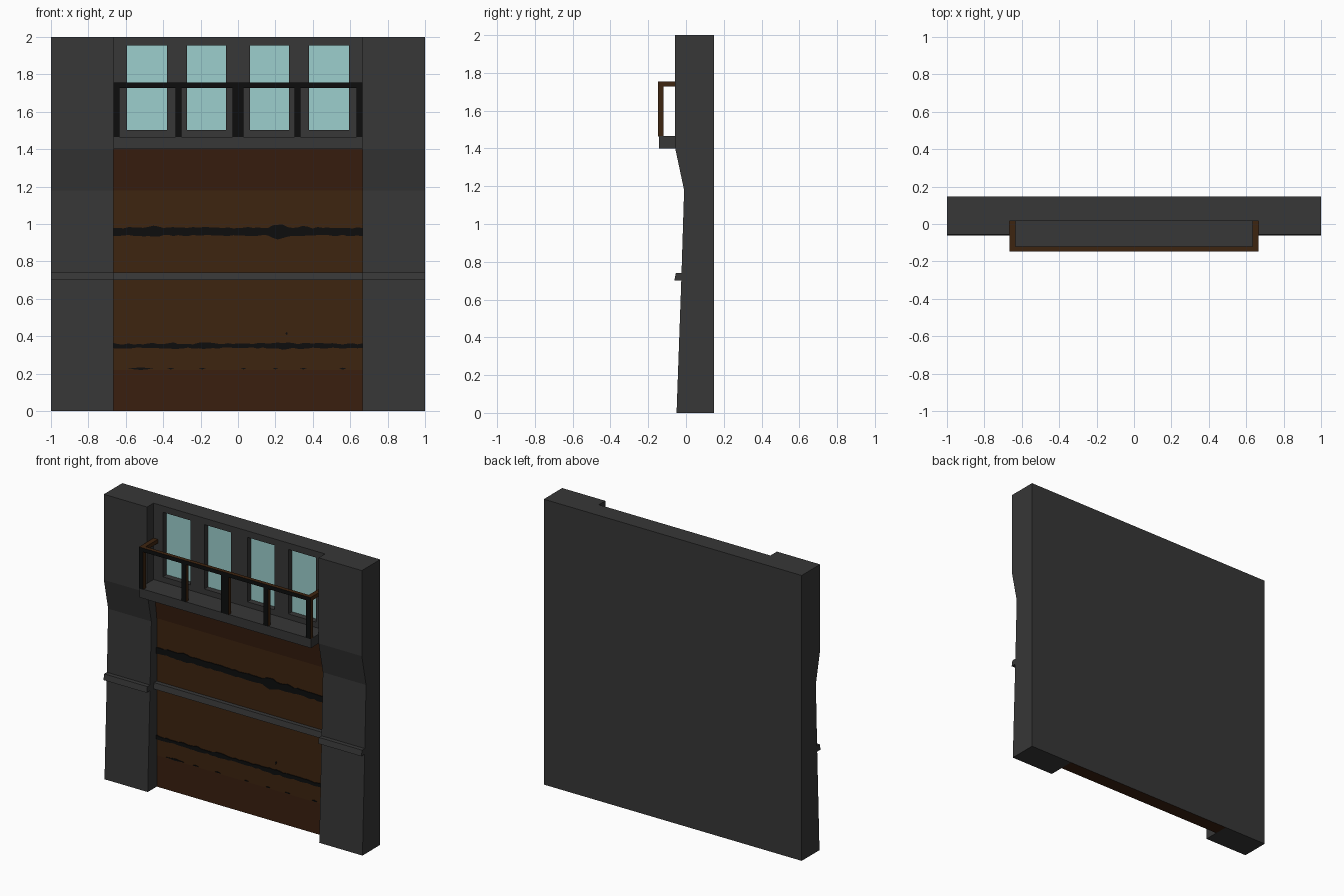
import bpy, bmesh, random
from mathutils import Vector

if "Cube" in bpy.data.objects:
    bpy.data.objects.remove(bpy.data.objects["Cube"])

random.seed(4)
BACK, W = 0.147, 0.665


def mat(name, r, g, b):
    m = bpy.data.materials.new(name)
    m.diffuse_color = (r, g, b, 1)
    m.use_nodes = True
    m.node_tree.nodes["Principled BSDF"].inputs["Base Color"].default_value = m.diffuse_color
    return m


GREY = mat("dark_grey", 0.038, 0.038, 0.038)
BROWN = mat("brown", 0.048, 0.0178, 0.0052)
RUST = mat("reddish_brown", 0.042, 0.0137, 0.0048)
BLACK = mat("black", 0.004, 0.0042, 0.0042)
GLASS = mat("pale_teal", 0.333, 0.62, 0.61)


def finish(name, bm, mats, rule=None):
    bmesh.ops.recalc_face_normals(bm, faces=bm.faces)
    bm.normal_update()
    if rule:
        for f in bm.faces:
            f.material_index = rule(f)
    me = bpy.data.meshes.new(name)
    bm.to_mesh(me)
    bm.free()
    ob = bpy.data.objects.new(name, me)
    bpy.context.collection.objects.link(ob)
    for m in mats:
        me.materials.append(m)
    return ob


def add_prism(bm, pts, axis, lo, hi):
    """Extrude a 2D outline: (y, z) along x, or (x, z) along y."""
    def place(p, t):
        return (t, p[0], p[1]) if axis == 'x' else (p[0], t, p[1])
    a = [bm.verts.new(place(p, lo)) for p in pts]
    b = [bm.verts.new(place(p, hi)) for p in pts]
    bm.faces.new(a)
    bm.faces.new(b[::-1])
    for i in range(len(pts)):
        j = (i + 1) % len(pts)
        bm.faces.new((a[i], b[i], b[j], a[j]))


def prism(name, pts, axis, lo, hi, mats, rule=None, bm=None):
    bm = bm or bmesh.new()
    add_prism(bm, pts, axis, lo, hi)
    return finish(name, bm, mats, rule)


def rect(y0, y1, z0, z1):
    return [(y0, z0), (y1, z0), (y1, z1), (y0, z1)]


# side pillars with flared profile, and their ledges
pillar = [(BACK, 0), (-0.05, 0), (-0.025, 0.70), (-0.01, 1.18),
          (-0.057, 1.40), (-0.057, 2), (BACK, 2)]
ledge = [(0.0, 0.70), (-0.062, 0.70), (-0.054, 0.74), (0.0, 0.74)]
for side, lo, hi in (("left", -1, -W), ("right", W, 1)):
    prism(side + "_pillar", pillar, 'x', lo, hi, [GREY])
    prism(side + "_ledge", ledge, 'x', lo, hi, [GREY])

# recessed lower panel, brown with a grey back
panel = [(BACK, 0), (0.05, 0), (0.05, 0.22), (0.05, 1.18), (0.022, 1.40), (BACK, 1.40)]


def panel_rule(f):
    if f.normal.y > 0.9:
        return 1
    z = f.calc_center_median().z
    return 2 if z < 0.2 or z > 1.2 else 0


prism("lower_panel", panel, 'x', -W, W, [BROWN, GREY, RUST], panel_rule)
prism("middle_ledge", [(0.07, 0.70), (0.012, 0.70), (0.02, 0.74), (0.07, 0.74)],
      'x', -W, W, [GREY])


# ragged painted bands on the panel
def band(name, z0, z1, jag, bumps=()):
    n = 50
    top, low = [], []
    for i in range(n + 1):
        x = -W + 2 * W * i / n
        k = sum(h * max(0, 1 - abs(x - c) / 0.06) for c, h in bumps)
        top.append((x, z1 + random.uniform(-jag, jag) + k))
        low.append((x, z0 + random.uniform(-jag, jag) - k))
    prism(name, low + top[::-1], 'y', 0.044, 0.052, [BLACK])


band("upper_band", 0.939, 0.98, 0.004, ((0.22, 0.022), (-0.46, 0.01), (0.34, 0.008)))
band("lower_band", 0.337, 0.36, 0.004, ((-0.36, 0.006), (0.25, 0.008), (-0.17, 0.005)))
flecks = bmesh.new()
for x, z, w, h in ((-0.52, 0.227, 0.07, 0.007), (-0.36, 0.227, 0.02, 0.004),
                   (-0.19, 0.227, 0.02, 0.004), (0.03, 0.227, 0.015, 0.004),
                   (0.2, 0.227, 0.015, 0.004), (0.35, 0.227, 0.02, 0.004),
                   (0.56, 0.227, 0.02, 0.005), (0.26, 0.415, 0.006, 0.01)):
    add_prism(flecks, [(x - w, z), (x, z - h), (x + w, z), (x, z + h)], 'y', 0.046, 0.052)
finish("paint_flecks", flecks, [BLACK])

# upper wall: box cut by the window edges, window faces pushed inward
bm = bmesh.new()
add_prism(bm, rect(0.015, BACK, 1.40, 2.0), 'x', -W, W)
bmesh.ops.recalc_face_normals(bm, faces=bm.faces)
spans = [(-0.593, -0.38), (-0.272, -0.063), (0.063, 0.272), (0.38, 0.593)]
cuts = [((x, 0, 0), (1, 0, 0)) for s in spans for x in s]
cuts += [((0, 0, z), (0, 0, 1)) for z in (1.503, 1.955)]
for co, no in cuts:
    bmesh.ops.bisect_plane(bm, geom=bm.verts[:] + bm.edges[:] + bm.faces[:],
                           plane_co=Vector(co), plane_no=Vector(no))
bm.normal_update()
panes = []
for f in bm.faces:
    c = f.calc_center_median()
    if f.normal.y < -0.9 and 1.503 < c.z < 1.955 and any(a < c.x < b for a, b in spans):
        panes.append(f)
bmesh.ops.inset_individual(bm, faces=panes, thickness=0, depth=-0.04)


def glass_rule(f):
    return 1 if f.normal.y < -0.9 and f.calc_center_median().y > 0.04 else 0


finish("window_wall", bm, [GREY, GLASS], glass_rule)

# balcony floor
prism("balcony_floor", rect(-0.143, 0.03, 1.40, 1.465), 'x', -W, W, [GREY])


# railing: black fronts, brown elsewhere
def front_black(f):
    return 1 if f.normal.y < -0.9 else 0


RAIL = [BROWN, BLACK]
YF, YB = -0.147, -0.119
prism("front_rail", rect(YF, YB, 1.728, 1.755), 'x', -W, W, RAIL, front_black)
for name, s in (("left", -1), ("right", 1)):
    lo, hi = sorted((s * W, s * (W - 0.033)))
    prism(name + "_side_rail", rect(YB, 0.016, 1.728, 1.755), 'x', lo, hi, RAIL, front_black)
for x, w in ((-0.6485, 0.0165), (-0.318, 0.0165), (0, 0.03), (0.318, 0.0165), (0.6485, 0.0165)):
    prism("railing_post", rect(YF, YB, 1.464, 1.73), 'x', x - w, x + w, RAIL, front_black)
